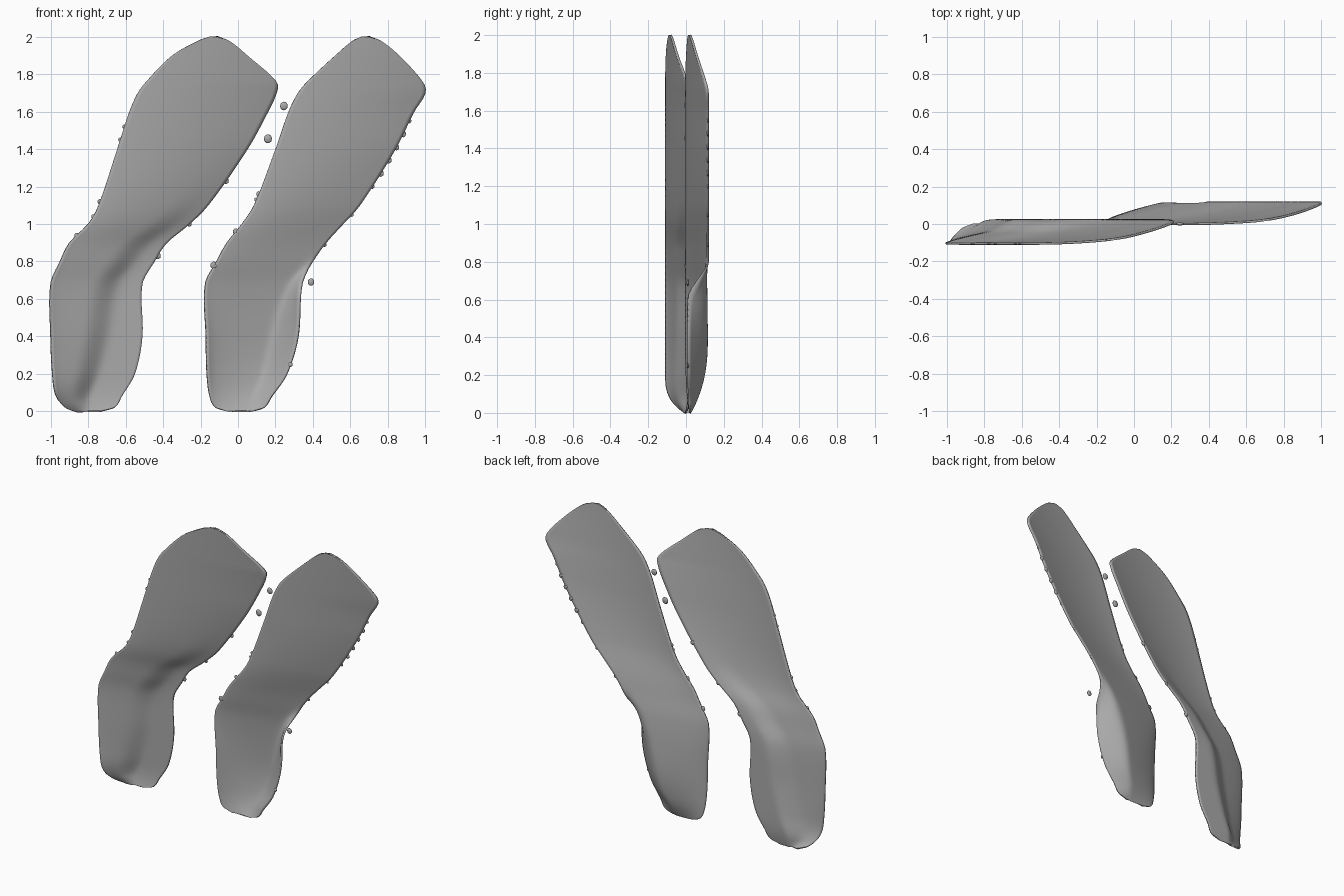
import bpy, bmesh, math, random
from mathutils import Vector

random.seed(4)
cube = bpy.data.objects.get("Cube")
if cube:
    bpy.data.objects.remove(cube, do_unlink=True)

grey = bpy.data.materials.new("warm_grey")
grey.use_nodes = True
GREY = (0.4, 0.4, 0.4, 1)
grey.diffuse_color = GREY
grey.node_tree.nodes["Principled BSDF"].inputs["Base Color"].default_value = GREY

# Outline rows: height, outer edge, inner edge
RIGHT_ROWS = [
    (0, -.86, -.73), (.02, -.92, -.66), (.08, -.97, -.62), (.2, -.99, -.55),
    (.4, -1, -.51), (.68, -1, -.51), (.8, -.95, -.445), (.9, -.9, -.38),
    (1, -.8, -.26), (1.1, -.745, -.16), (1.4, -.645, .05), (1.6, -.58, .16),
    (1.7, -.535, .205), (1.76, -.49, .205), (1.9, -.35, .05), (1.98, -.21, -.05), (2, -.15, -.11)]
LEFT_ROWS = [
    (0, -.06, .08), (.02, -.12, .14), (.08, -.15, .18), (.2, -.165, .26),
    (.4, -.17, .32), (.68, -.175, .34), (.8, -.115, .4), (.9, -.06, .47),
    (1, .02, .56), (1.1, .085, .65), (1.4, .2, .84), (1.6, .27, .94),
    (1.7, .32, 1), (1.76, .37, .985), (1.9, .52, .86), (1.98, .615, .76), (2, .66, .7)]
ROWS, COLS = 90, 32


def smooth(a, b, v):
    t = min(1, max(0, (v - a) / (b - a)))
    return t * t * (3 - 2 * t)


def mix(a, b, t):
    return a + (b - a) * t


def edges(rows, z):
    """Outer and inner edge at a height, with eased slopes between rows."""
    z = min(2, max(0, z))
    i = next(k for k in range(len(rows) - 1) if z <= rows[k + 1][0])

    def slope(k, c):
        lo, hi = rows[max(k - 1, 0)], rows[min(k + 1, len(rows) - 1)]
        return (hi[c] - lo[c]) / (hi[0] - lo[0])
    a, b = rows[i], rows[i + 1]
    h = b[0] - a[0]
    t = (z - a[0]) / h
    return [mix(a[c], b[c], t * t * (3 - 2 * t))
            + h * t * (1 - t) * ((1 - t) * slope(i, c) - t * slope(i + 1, c))
            for c in (1, 2)]


def across(rows, x, z):
    """Position across the sheet, carried straight on past the wide end."""
    lo, hi = edges(rows, min(z, 1.6))
    extra = max(0, z - 1.6)
    lo, hi = lo + .4 * extra, hi + .62 * extra
    return min(1, max(0, (x - lo) / (hi - lo)))


def right_depth(x, z):
    u = across(RIGHT_ROWS, x, z)
    crease = min(1, .45 + .4 * z)
    rise = .65 * min(1, u / crease) ** .8 + .35 * smooth(crease - .25, crease + .05, u)
    y = -.105 + .125 * mix(rise, u ** 1.7, smooth(.6, 1.25, z))
    curl = max(0, 1 - z / .2) ** 3
    return mix(y, 0, curl)


def left_depth(x, z):
    u = across(LEFT_ROWS, x, z)
    ridge = mix(.7, 1, smooth(.35, .85, z))
    power = mix(.7, 1.65, smooth(.4, 1.4, z))
    y = .115 * min(1, u / ridge) ** power
    if u > ridge:
        # The heel falls away beyond its ridge
        fall = (u - ridge) / (1 - ridge)
        y -= .105 * fall ** 1.2 * (1 - smooth(.6, .8, z))
    fade = max(0, 1 - z / .4) ** 2.5
    return mix(y, .02, fade)


def finish(name, bm):
    mesh = bpy.data.meshes.new(name)
    bm.to_mesh(mesh)
    bm.free()
    ob = bpy.data.objects.new(name, mesh)
    bpy.context.collection.objects.link(ob)
    mesh.materials.append(grey)
    for p in mesh.polygons:
        p.use_smooth = True
    return ob


def sheet(name, rows, depth):
    bm = bmesh.new()
    grid = []
    for r in range(ROWS + 1):
        z = 1 - math.cos(math.pi * r / ROWS)
        lo, hi = edges(rows, z)
        line = []
        for c in range(COLS + 1):
            x = mix(lo, hi, c / COLS)
            line.append(bm.verts.new((x, depth(x, z), z)))
        grid.append(line)
    for a, b in zip(grid, grid[1:]):
        for c in range(COLS):
            bm.faces.new((a[c], a[c + 1], b[c + 1], b[c]))
    # Soften the creases without moving the outline
    inner = [v for v in bm.verts if not v.is_boundary]
    for _ in range(6):
        bmesh.ops.smooth_vert(bm, verts=inner, factor=.5,
                              use_axis_x=False, use_axis_y=True, use_axis_z=False)
    ob = finish(name, bm)
    mod = ob.modifiers.new("thickness", "SOLIDIFY")
    mod.thickness = .012
    mod.offset = 0
    bpy.context.view_layer.objects.active = ob
    ob.select_set(True)
    bpy.ops.object.shade_smooth_by_angle(angle=math.radians(40))
    ob.select_set(False)


def crumbs(name, spots):
    bm = bmesh.new()
    for x, y, z, size in spots:
        new = bmesh.ops.create_icosphere(bm, subdivisions=2, radius=size)["verts"]
        for v in new:
            v.co = Vector((v.co.x, v.co.y * .4, v.co.z * 1.1)) + Vector((x, y, z))
    finish(name, bm)


sheet("right_sheet", RIGHT_ROWS, right_depth)
sheet("left_sheet", LEFT_ROWS, left_depth)

# Loose crumbs between the sheets
crumbs("loose_crumbs", [(.245, 0, 1.63, .021), (.16, 0, 1.455, .022),
                        (.39, .01, .69, .018), (-.13, 0, .78, .018)])


# Small burrs along the cut edges
def burrs(name, rows, depth, spots):
    out = []
    for side, z in spots:
        x = edges(rows, z)[side]
        out.append((x, depth(x, z), z, random.uniform(.01, .017)))
    crumbs(name, out)


burrs("right_burrs", RIGHT_ROWS, right_depth,
      [(0, .94), (0, 1.04), (0, 1.12), (0, 1.45), (0, 1.52), (1, 1), (1, .83), (1, 1.23)])
burrs("left_burrs", LEFT_ROWS, left_depth,
      [(0, .96), (0, 1.13), (0, 1.16), (1, .25), (1, .89), (1, 1.05)]
      + [(1, 1.2 + .07 * i) for i in range(6)])
